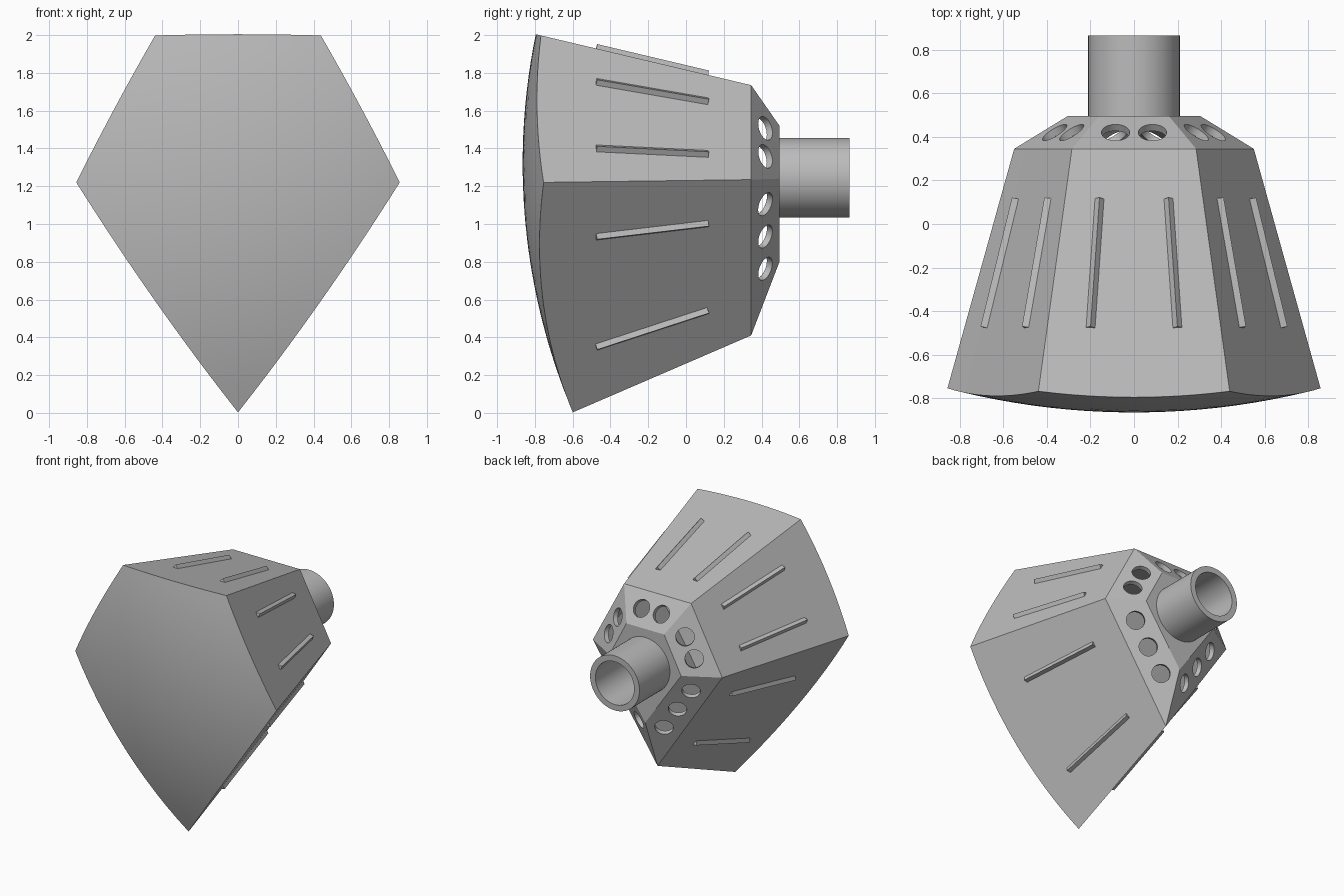
import bpy
import bmesh
from math import sqrt
from mathutils import Vector

if "Cube" in bpy.data.objects:
    bpy.data.objects.remove(bpy.data.objects["Cube"], do_unlink=True)

grey = bpy.data.materials.new("plain grey")
grey.use_nodes = True
colour = (0.5, 0.5, 0.5, 1)
grey.diffuse_color = colour
grey.node_tree.nodes["Principled BSDF"].inputs["Base Color"].default_value = colour

AXIS_Z = 1.245
DOME_TIP, DOME_R, DOME_Z = -0.865, 3.4, 1.32
STEPS = 12


def pentagon(y, top_x, top_z, side_x, side_z, low_z):
    pts = [(-top_x, top_z), (top_x, top_z), (side_x, side_z), (0, low_z), (-side_x, side_z)]
    return [Vector((x, y, z)) for x, z in pts]


FRONT = pentagon(-1.0, 0.471, 2.053, 0.925, 1.217, -0.17)
SHOULDER = pentagon(0.345, 0.285, 1.735, 0.55, 1.235, 0.41)
BACK = pentagon(0.495, 0.16, 1.52, 0.305, 1.24, 0.80)


def make_object(name, bm):
    bmesh.ops.recalc_face_normals(bm, faces=bm.faces)
    mesh = bpy.data.meshes.new(name)
    bm.to_mesh(mesh)
    bm.free()
    mesh.materials.append(grey)
    obj = bpy.data.objects.new(name, mesh)
    bpy.context.collection.objects.link(obj)
    return obj


def dome_y(x, z, shrink):
    r = DOME_R - shrink
    return DOME_TIP + DOME_R - sqrt(r * r - x * x - (z - DOME_Z) ** 2)


def inset(corners, scale, y):
    return [Vector((c.x * scale, y, AXIS_Z + (c.z - AXIS_Z) * scale)) for c in corners]


def subdivide(corners):
    return [a.lerp(b, i / STEPS)
            for a, b in zip(corners, corners[1:] + corners[:1]) for i in range(STEPS)]


def rim_point(a, b, shrink):
    # where a side line meets the dome
    lo, hi = 0.0, 1.0
    for _ in range(30):
        mid = (lo + hi) / 2
        p = a.lerp(b, mid)
        if p.y > dome_y(p.x, p.z, shrink):
            lo = mid
        else:
            hi = mid
    return a.lerp(b, lo)


def shell(name, back, shoulder, front, shrink):
    # closed pentagonal body with a domed front
    shoulder, front = subdivide(shoulder), subdivide(front)
    rim = [rim_point(a, b, shrink) for a, b in zip(shoulder, front)]
    rings = [subdivide(back), shoulder, rim]
    for k in range(9, 0, -1):
        ring = inset(rim, k / 10, 0)
        for p in ring:
            p.y = dome_y(p.x, p.z, shrink)
        rings.append(ring)
    bm = bmesh.new()
    loops = [[bm.verts.new(p) for p in ring] for ring in rings]
    n = len(loops[0])
    for low, high in zip(loops, loops[1:]):
        for i in range(n):
            j = (i + 1) % n
            bm.faces.new((low[i], low[j], high[j], high[i]))
    bm.faces.new(loops[0])
    tip = bm.verts.new((0, dome_y(0, AXIS_Z, shrink), AXIS_Z))
    for i in range(n):
        bm.faces.new((loops[-1][i], loops[-1][(i + 1) % n], tip))
    return make_object(name, bm)


def cylinder(name, centre, axis, radius, depth, sides=32):
    bm = bmesh.new()
    bmesh.ops.create_cone(bm, cap_ends=True, segments=sides, radius1=radius,
                          radius2=radius, depth=depth)
    obj = make_object(name, bm)
    obj.location = centre
    obj.rotation_mode = 'QUATERNION'
    obj.rotation_quaternion = Vector(axis).to_track_quat('Z', 'Y')
    return obj


def cut(target, cutter):
    cutter.hide_render = True
    mod = target.modifiers.new("cut", 'BOOLEAN')
    mod.operation = 'DIFFERENCE'
    mod.solver = 'EXACT'
    mod.object = cutter
    bpy.context.view_layer.objects.active = target
    bpy.ops.object.modifier_apply(modifier=mod.name)
    bpy.data.objects.remove(cutter, do_unlink=True)


def smooth(obj):
    bpy.ops.object.select_all(action='DESELECT')
    obj.select_set(True)
    bpy.context.view_layer.objects.active = obj
    bpy.ops.object.shade_smooth_by_angle(angle=0.4)


def panel(ring_a, ring_b, i, j, u, t):
    return ring_a[i].lerp(ring_a[j], u).lerp(ring_b[i].lerp(ring_b[j], u), t)


def outward(ring_a, ring_b, i, j):
    n = (ring_a[j] - ring_a[i]).cross(ring_b[i] - ring_a[i]).normalized()
    out = (ring_a[i] + ring_a[j]) / 2 - Vector((0, ring_a[i].y, AXIS_Z))
    return n if n.dot(out) > 0 else -n


# hollow body
body = shell("body", BACK, SHOULDER, FRONT, 0)
cavity = shell("cavity", inset(BACK, 0.91, 0.465), inset(SHOULDER, 0.93, 0.33),
               inset(FRONT, 0.96, -1.0), 0.04)
cut(body, cavity)
cut(body, cylinder("bore", (0, 0.5, AXIS_Z), (0, 1, 0), 0.165, 0.2, 48))

# round holes around the neck: two on the upper panels, three on the lower ones
UPPER, LOWER = (0.31, 0.69), (0.21, 0.48, 0.75)
PANELS = [(0, 1, UPPER), (1, 2, UPPER), (0, 4, UPPER), (2, 3, LOWER), (4, 3, LOWER)]
for i, j, spots in PANELS:
    normal = outward(SHOULDER, BACK, i, j)
    for u in spots:
        centre = panel(SHOULDER, BACK, i, j, u, 0.5)
        cut(body, cylinder("hole", centre, normal, 0.065, 0.14))
smooth(body)

# raised vent ridges, two per side panel
HALF, RISE = 0.025, 0.024
for i, j, _ in PANELS:
    normal = outward(SHOULDER, FRONT, i, j)
    for u in (0.25, 0.75):
        start = panel(SHOULDER, FRONT, i, j, u, 0.17)
        end = panel(SHOULDER, FRONT, i, j, u, 0.61)
        side = (end - start).cross(normal).normalized() * HALF
        bm = bmesh.new()
        ends = [[bm.verts.new(p + off) for off in
                 (side - normal * 0.005, normal * RISE, -side - normal * 0.005)]
                for p in (start, end)]
        for k in range(3):
            m = (k + 1) % 3
            bm.faces.new((ends[0][k], ends[0][m], ends[1][m], ends[1][k]))
        for tri in ends:
            bm.faces.new(tri)
        make_object("vent_ridge", bm)

# neck tube
tube = cylinder("neck_tube", (0, 0.675, AXIS_Z), (0, 1, 0), 0.21, 0.38, 64)
cut(tube, cylinder("tube_bore", (0, 0.675, AXIS_Z), (0, 1, 0), 0.165, 0.6, 64))
smooth(tube)
